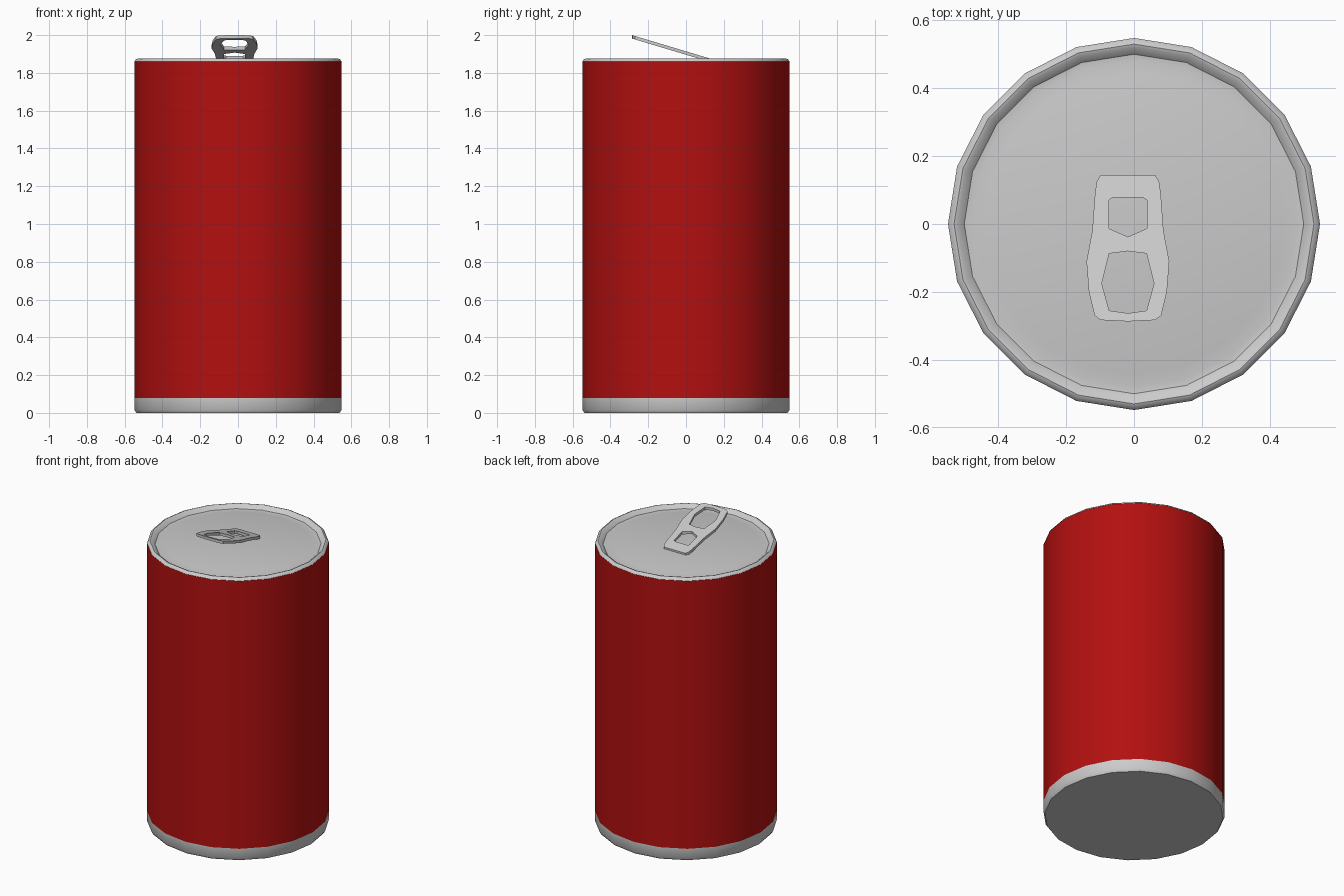
import bpy, bmesh, math

if "Cube" in bpy.data.objects:
    bpy.data.objects.remove(bpy.data.objects["Cube"])

SIDES = 20


def finish(obj, color=None, angle=35):
    if color:
        mat = bpy.data.materials.new(obj.name + "_paint")
        mat.diffuse_color = color
        mat.use_nodes = True
        mat.node_tree.nodes["Principled BSDF"].inputs["Base Color"].default_value = mat.diffuse_color
        obj.data.materials.append(mat)
    bpy.ops.object.select_all(action='DESELECT')
    obj.select_set(True)
    bpy.context.view_layer.objects.active = obj
    bpy.ops.object.shade_smooth_by_angle(angle=math.radians(angle))


def lathe(name, profile, cap=None, color=None):
    """Revolve (radius, z) points; cap closes the 'first' or 'last' ring."""
    bm = bmesh.new()
    rings = []
    for r, z in profile:
        rings.append([bm.verts.new((r * math.cos(a), r * math.sin(a), z))
                      for a in (2 * math.pi * i / SIDES for i in range(SIDES))])
    for lo, hi in zip(rings, rings[1:]):
        for i in range(SIDES):
            j = (i + 1) % SIDES
            bm.faces.new((lo[i], lo[j], hi[j], hi[i]))
    if cap == 'first':
        bm.faces.new(rings[0][::-1])
    elif cap == 'last':
        bm.faces.new(rings[-1])
    mesh = bpy.data.meshes.new(name)
    bm.to_mesh(mesh)
    bm.free()
    obj = bpy.data.objects.new(name, mesh)
    bpy.context.collection.objects.link(obj)
    finish(obj, color)
    return obj


def mirrored(half, cx):
    """Closed outline from the right half, listed front to back."""
    right = [(cx + x, y) for x, y in half]
    left = [(cx - x, y) for x, y in reversed(half) if x > 0]
    return right + left


# Painted wall
lathe("can_wall", [(0.548, 0.08), (0.548, 1.86)], color=(0.45, 0.005, 0.005, 1))

# Bare metal base
lathe("can_base", [(0.538, 0.0), (0.548, 0.015), (0.548, 0.08)], cap='first')

# Rolled rim, shallow groove and lid panel
lathe("can_lid", [(0.548, 1.86), (0.54, 1.872), (0.53, 1.876), (0.52, 1.873),
                  (0.50, 1.853), (0.48, 1.851), (0.442, 1.859)], cap='last')

# Pull tab: outline with two finger holes, tilted up toward the front
outline = [(0, -0.287), (0.08, -0.283), (0.098, -0.27), (0.115, -0.2), (0.122, -0.11),
           (0.105, -0.02), (0.097, 0.09), (0.092, 0.125), (0.08, 0.145)]
front_hole = [(0, -0.263), (0.055, -0.255), (0.077, -0.175), (0.055, -0.087), (0, -0.08)]
back_hole = [(0, -0.038), (0.056, -0.013), (0.056, 0.07), (0.045, 0.078)]

curve = bpy.data.curves.new("tab_outline", 'CURVE')
curve.dimensions = '2D'
curve.fill_mode = 'BOTH'
curve.extrude = 0.009
for half in (outline, front_hole, back_hole):
    pts = mirrored(half, -0.018)
    spline = curve.splines.new('POLY')
    spline.points.add(len(pts) - 1)
    for p, (x, y) in zip(spline.points, pts):
        p.co = (x, y, 0, 1)
    spline.use_cyclic_u = True
helper = bpy.data.objects.new("tab_helper", curve)
bpy.context.collection.objects.link(helper)
bpy.context.view_layer.update()
mesh = bpy.data.meshes.new_from_object(
    helper.evaluated_get(bpy.context.evaluated_depsgraph_get()))
bpy.data.objects.remove(helper)

bm = bmesh.new()
bm.from_mesh(mesh)
bmesh.ops.remove_doubles(bm, verts=bm.verts, dist=0.0005)
for v in bm.verts:
    v.co.z += 1.905 - 0.3 * v.co.y
bmesh.ops.recalc_face_normals(bm, faces=bm.faces)
bm.to_mesh(mesh)
bm.free()
tab = bpy.data.objects.new("pull_tab", mesh)
bpy.context.collection.objects.link(tab)
finish(tab)
